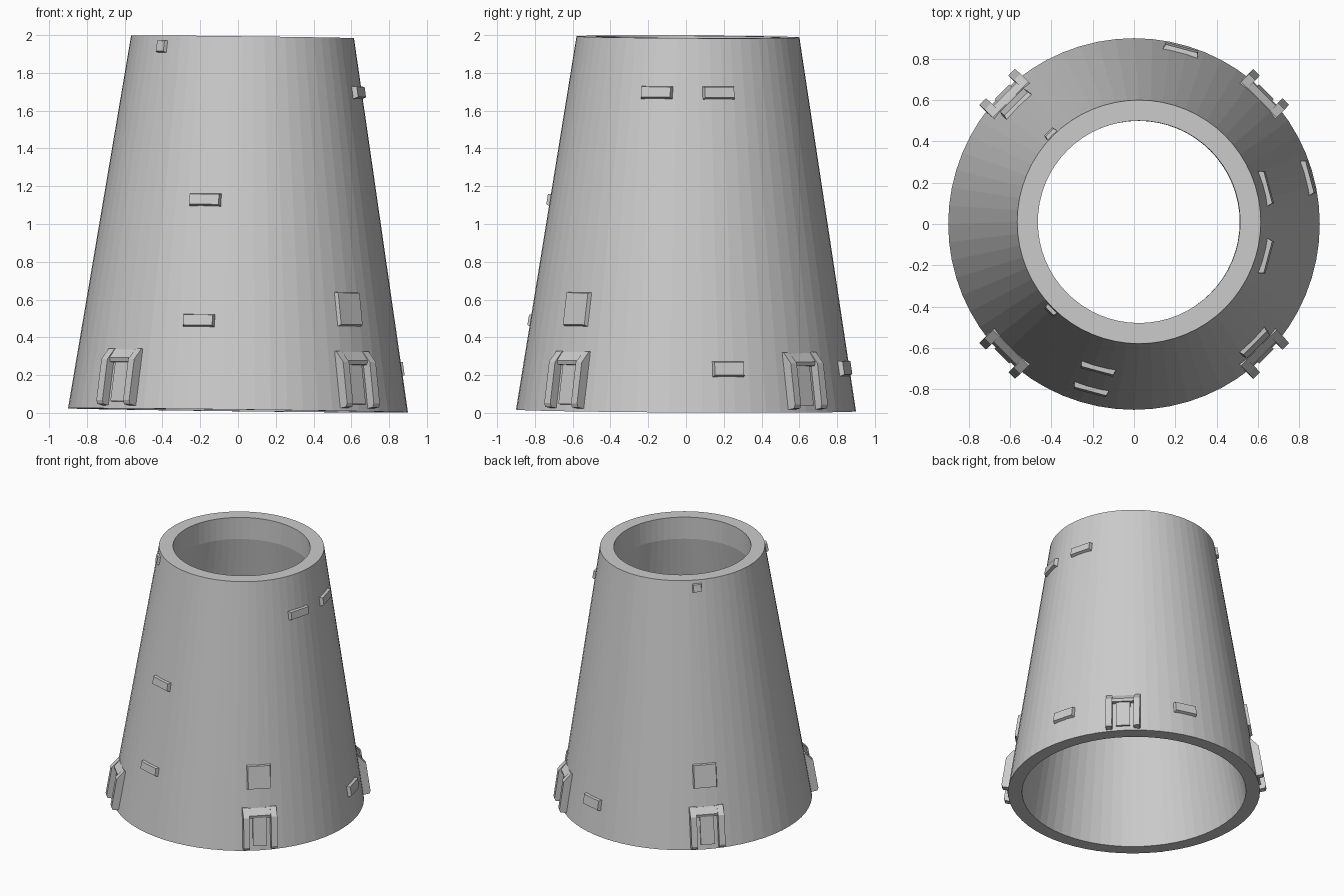
import bpy, bmesh
from math import radians, cos, sin
from mathutils import Matrix, Vector

if "Cube" in bpy.data.objects:
    bpy.data.objects.remove(bpy.data.objects["Cube"], do_unlink=True)

grey = bpy.data.materials.new("light grey")
grey.use_nodes = True
COLOUR = (0.6, 0.6, 0.6, 1)
grey.diffuse_color = COLOUR
grey.node_tree.nodes["Principled BSDF"].inputs["Base Color"].default_value = COLOUR

HEIGHT, R_BASE, R_TOP, WALL, SIDES = 1.978, 0.9, 0.59, 0.1, 64
SLOPE = (R_BASE - R_TOP) / HEIGHT
# The whole tower leans slightly
TILT = (Matrix.Translation((0, 0, 0.013))
        @ Matrix.Rotation(radians(0.7), 4, 'Y') @ Matrix.Rotation(radians(-0.3), 4, 'X'))


def finish(name, bm, matrix):
    bmesh.ops.recalc_face_normals(bm, faces=bm.faces)
    bm.transform(TILT @ matrix)
    mesh = bpy.data.meshes.new(name)
    bm.to_mesh(mesh)
    bm.free()
    mesh.materials.append(grey)
    obj = bpy.data.objects.new(name, mesh)
    bpy.context.collection.objects.link(obj)
    return obj


def on_wall(angle, z):
    """Frame on the outer wall: x along the tangent, y up the slope, z outwards."""
    a = radians(angle)
    n = Vector((cos(a), sin(a), SLOPE)).normalized()
    t = Vector((-sin(a), cos(a), 0))
    r = R_BASE - SLOPE * z
    m = Matrix((t, n.cross(t), n)).transposed().to_4x4()
    m.translation = (r * cos(a), r * sin(a), z)
    return m


def plate(name, angle, z, width, height, out=0.017):
    """Box with a slightly smaller outer face, sunk into the wall."""
    bm = bmesh.new()
    bmesh.ops.create_cube(bm, size=1)
    for v in bm.verts:
        front = v.co.z > 0
        trim = 0.02 if front else 0
        v.co = (v.co.x * (width - trim), v.co.y * (height - trim), out if front else -0.02)
    finish(name, bm, on_wall(angle, z))


def bracket(name, angle):
    """Two ribs with sloped ends, joined by a sloped head and a low back panel."""
    rib = [(-0.15, -0.03), (-0.15, 0.035), (-0.13, 0.045), (0.09, 0.045), (0.155, 0), (0.155, -0.03)]
    head = [(0.08, -0.03), (0.08, 0.022), (0.1, 0.03), (0.15, 0), (0.15, -0.03)]
    panel = [(-0.13, -0.03), (-0.13, 0.012), (0.09, 0.012), (0.09, -0.03)]
    bm = bmesh.new()
    for profile, centre, width in ((rib, -0.1, 0.045), (rib, 0.1, 0.045),
                                   (head, 0, 0.17), (panel, 0, 0.1)):
        face = bm.faces.new([bm.verts.new((centre - width / 2, s, d)) for s, d in profile])
        ext = bmesh.ops.extrude_face_region(bm, geom=[face], use_keep_orig=True)
        verts = [g for g in ext["geom"] if isinstance(g, bmesh.types.BMVert)]
        bmesh.ops.translate(bm, verts=verts, vec=(width, 0, 0))
    finish(name, bm, on_wall(angle, 0.165))


# Hollow tapered tower with a straight collar inside the top
r_in = R_TOP - WALL
profile = [(R_BASE, 0), (R_TOP, HEIGHT), (r_in, HEIGHT), (r_in, HEIGHT - 0.17), (R_BASE - WALL, 0)]
bm = bmesh.new()
rings = [[bm.verts.new((r * cos(radians(360 * i / SIDES)), r * sin(radians(360 * i / SIDES)), z))
          for i in range(SIDES)] for r, z in profile]
for low, high in zip(rings, rings[1:] + rings[:1]):
    for i in range(SIDES):
        j = (i + 1) % SIDES
        bm.faces.new((low[i], low[j], high[j], high[i]))
finish("tower_wall", bm, Matrix())

# Brackets around the foot
for side, angle in (("back_left", 45), ("back_right", 135), ("front_right", 225), ("front_left", 315)):
    bracket("foot_bracket_" + side, angle)

# Large hatches above two of the brackets
for angle in (135, 315):
    plate("hatch", angle, 0.54, 0.18, 0.19)

# Small window plates
for angle, z in ((255, 1.11), (255, 0.47), (-15, 1.69), (15, 1.69)):
    plate("window_plate", angle, z, 0.18, 0.075, 0.02)
for angle in (15, 75):
    plate("low_window_plate", angle, 0.23, 0.18, 0.09, 0.02)

# Tiny plates near the rim
for angle in (135, 225):
    plate("rim_plate", angle, 1.92, 0.075, 0.075)
